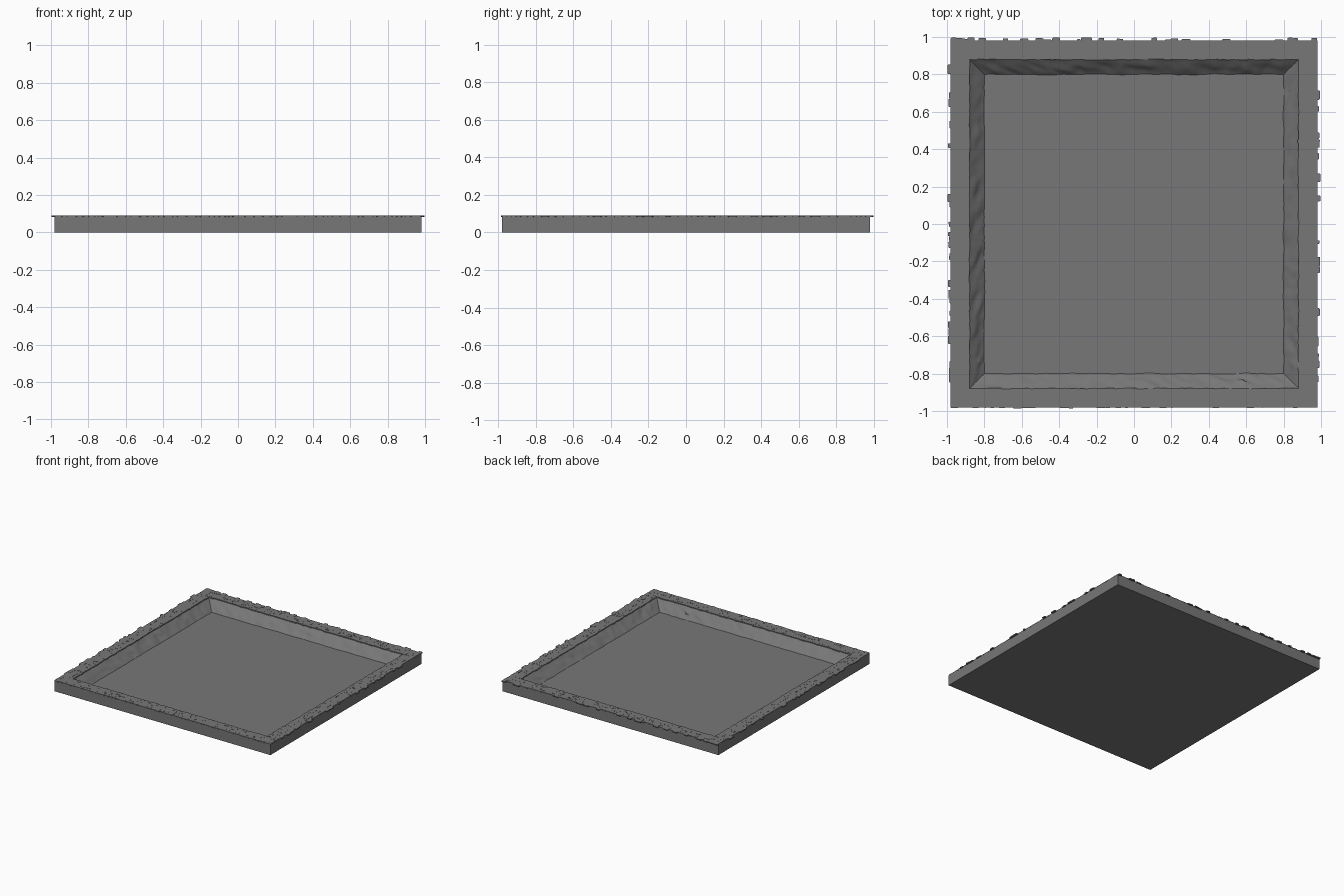
import bpy, bmesh, math, random
from mathutils import Vector, noise

if "Cube" in bpy.data.objects:
    bpy.data.objects.remove(bpy.data.objects["Cube"])

random.seed(7)
OUT, INN, FLOOR = 0.98, 0.88, 0.80      # half sizes of outer wall, rim inside, floor
RIM_Z, FLOOR_Z = 0.085, 0.015
SEG = 90                                # segments per side

dark = bpy.data.materials.new("dark_stone")
dark.diffuse_color = (0.185, 0.185, 0.185, 1)
dark.use_nodes = True
dark.node_tree.nodes["Principled BSDF"].inputs["Base Color"].default_value = dark.diffuse_color


def finish(bm, name, smooth=None):
    bmesh.ops.recalc_face_normals(bm, faces=bm.faces)
    me = bpy.data.meshes.new(name)
    bm.to_mesh(me)
    bm.free()
    me.materials.append(dark)
    ob = bpy.data.objects.new(name, me)
    bpy.context.collection.objects.link(ob)
    if smooth:
        bpy.context.view_layer.objects.active = ob
        ob.select_set(True)
        bpy.ops.object.shade_smooth_by_angle(angle=math.radians(smooth))
        ob.select_set(False)
        for p in me.polygons:           # floor and underside stay flat
            if len(p.vertices) > 4:
                p.use_smooth = False
    return ob


def side_point(side, u, r):
    """Point at distance r from the centre on one of four sides, u along it."""
    return [(u, -r), (r, u), (-u, r), (-r, -u)][side]


# Tray body: concentric square rings from the underside up over the rim to the floor
bm = bmesh.new()


def ring(r, z, t=None):
    verts = []
    for side in range(4):
        for i in range(SEG):
            f = -1 + 2 * i / SEG
            rr = r
            if t is not None:           # rough hewn slope
                fade = min(1, (1 - abs(f)) * 12)
                a = noise.noise(Vector((f * 11 + t * 1.2, side * 9.3, t * 1.5)))
                b = noise.noise(Vector((f * 30 + t * 2, side * 5.7, t * 2)))
                k = 0.35 + 0.65 * math.sin(math.pi * t)
                rr += (0.013 * a + 0.007 * b) * k * fade
            x, y = side_point(side, f * r, rr)
            verts.append(bm.verts.new((x, y, z)))
    return verts


STEPS = 8
rings = [ring(OUT, 0), ring(OUT, RIM_Z)]
for s in range(STEPS + 1):
    t = s / STEPS
    rings.append(ring(INN + (FLOOR - INN) * t, RIM_Z + (FLOOR_Z - RIM_Z) * t, t))
for a, b in zip(rings, rings[1:]):
    n = len(a)
    for i in range(n):
        bm.faces.new((a[i], a[(i + 1) % n], b[(i + 1) % n], b[i]))
bm.faces.new(rings[0])
bm.faces.new(rings[-1])
finish(bm, "tray_body", 30)

# Rim cobbles: thin stones in rows along each side, some fused, some split by cracks
bm = bmesh.new()


def stone(side, u0, u1, r0, r1):
    top = 0.0905 + random.uniform(-0.0004, 0.0004)
    c = 0.004
    outline = [(u0 + c, r0), (u1 - c, r0), (u1, r0 + c), (u1, r1 - c),
               (u1 - c, r1), (u0 + c, r1), (u0, r1 - c), (u0, r0 + c)]
    outline = [side_point(side, u + random.uniform(-.001, .001),
                          r + random.uniform(-.001, .001)) for u, r in outline]
    a, b = [[bm.verts.new((x, y, z)) for x, y in outline] for z in (0.083, top)]
    for i in range(8):
        bm.faces.new((a[i], a[(i + 1) % 8], b[(i + 1) % 8], b[i]))
    bm.faces.new(a)
    bm.faces.new(b)


def gap():
    return 0.0012 if random.random() < 0.3 else -0.0025


ROWS = 4
STEP = (OUT - INN) / ROWS
for side in range(4):
    half = OUT if side % 2 == 0 else INN    # front and back own the corners
    reach = 0.005 if side == 0 else 0.018   # overhang past the wall
    for row in range(ROWS):
        u = -half
        while u < half - 0.002:
            w = random.uniform(0.02, 0.05)
            if half - u - w < 0.02:
                w = half - u
            r0 = INN + row * STEP + gap()
            r1 = INN + (row + 1) * STEP - gap()
            if row == ROWS - 1:
                r1 = OUT + (random.uniform(0.3, 1) * reach if random.random() < 0.35 else 0)
            if row == 0:
                r0 = INN + random.uniform(-0.004, 0.003)
            stone(side, max(-half, u + gap()), min(half, u + w - gap()), r0, r1)
            u += w
finish(bm, "rim_cobbles")
